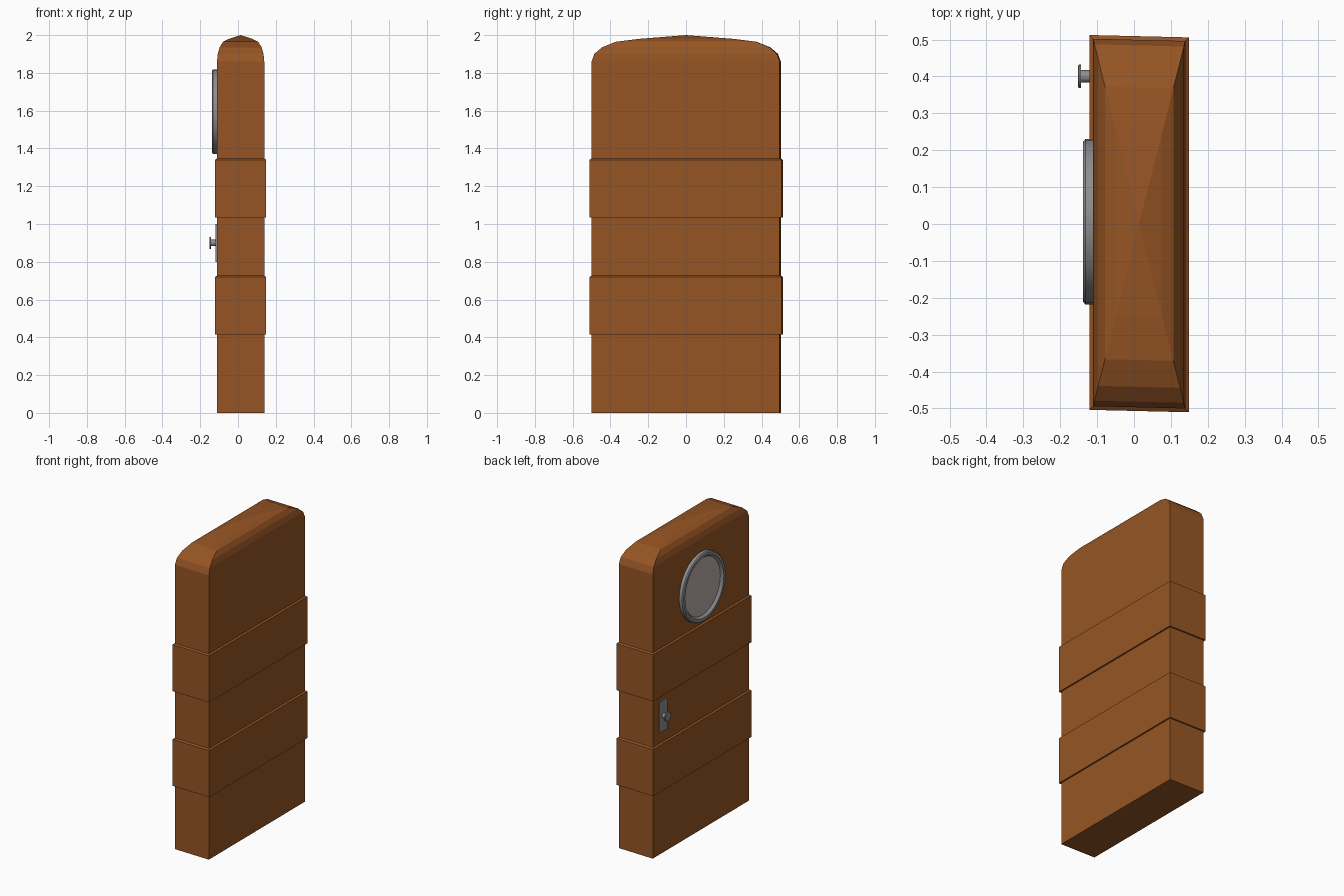
import bpy, bmesh, math

cube = bpy.data.objects.get("Cube")
if cube:
    bpy.data.objects.remove(cube, do_unlink=True)


def material(name, rgb):
    lin = [(c / 255 / 12.92) if c < 11 else ((c / 255 + 0.055) / 1.055) ** 2.4 for c in rgb]
    m = bpy.data.materials.new(name)
    m.use_nodes = True
    m.diffuse_color = (*lin, 1)
    m.node_tree.nodes["Principled BSDF"].inputs["Base Color"].default_value = (*lin, 1)
    return m


wood = material("brown wood", (150, 85, 36))
metal = material("grey metal", (142, 142, 144))
glass = material("pale pane", (186, 172, 172))

CX, CY, HX, HY = 0.014, 0.001, 0.125, 0.498
SKEW = -0.024


def finish(name, bm, mat, smooth=False):
    bmesh.ops.recalc_face_normals(bm, faces=bm.faces)
    me = bpy.data.meshes.new(name)
    bm.to_mesh(me)
    bm.free()
    ob = bpy.data.objects.new(name, me)
    bpy.context.collection.objects.link(ob)
    me.materials.append(mat)
    if smooth:
        bpy.ops.object.select_all(action="DESELECT")
        ob.select_set(True)
        bpy.context.view_layer.objects.active = ob
        bpy.ops.object.shade_smooth_by_angle(angle=math.radians(35))
    return ob


def loft(name, levels, mat, apex=None):
    """Stack of rectangles (half x, half y, z), optionally closed to a point."""
    bm = bmesh.new()
    rings = []
    for hx, hy, z in levels:
        corners = ((-hx, -hy), (hx, -hy), (hx, hy), (-hx, hy))
        rings.append([bm.verts.new((CX + x, CY + y + SKEW * x, z)) for x, y in corners])
    for a, b in zip(rings, rings[1:]):
        for i in range(4):
            j = (i + 1) % 4
            bm.faces.new((a[i], a[j], b[j], b[i]))
    bm.faces.new(rings[0][::-1])
    if apex is None:
        bm.faces.new(rings[-1])
    else:
        tip = bm.verts.new((CX, CY, apex))
        for i in range(4):
            bm.faces.new((rings[-1][i], rings[-1][(i + 1) % 4], tip))
    return finish(name, bm, mat)


def turned(name, profile, y, z, mat, sides=32):
    """Revolve (radius, x) points about an axis along x."""
    bm = bmesh.new()
    verts = [bm.verts.new((x, y + r, z)) for r, x in profile]
    edges = [bm.edges.new(pair) for pair in zip(verts, verts[1:])]
    bmesh.ops.spin(bm, geom=verts + edges, cent=(0, y, z), axis=(1, 0, 0),
                   angle=math.tau, steps=sides)
    bmesh.ops.remove_doubles(bm, verts=bm.verts, dist=0.0001)
    return finish(name, bm, mat, True)


# Door slab with a rounded crown rising to a shallow point
levels = [(HX, HY, 0)]
for deg in (0, 20, 39, 61, 90):
    t = math.radians(deg)
    s = 0.5 + 0.5 * math.cos(t)
    levels.append((HX * s, HY * s, 1.86 + 0.12 * math.sin(t)))
loft("door_slab", levels, wood, apex=2.0)

# Raised bands wrapped around the slab
for name, z in (("lower_band", 0.415), ("upper_band", 1.035)):
    loft(name, [(HX + 0.01, HY + 0.01, z), (HX + 0.01, HY + 0.01, z + 0.305),
                (HX, HY, z + 0.312)], wood)

# Round window
turned("window_rim", [(0.224, -0.10), (0.224, -0.132), (0.217, -0.138),
                      (0.2, -0.138), (0.187, -0.122), (0.187, -0.10)], 0.006, 1.595, metal)
turned("window_pane", [(0, -0.122), (0.19, -0.122), (0.19, -0.108), (0, -0.108)],
       0.006, 1.595, glass)

# Handle plate and knob
bm = bmesh.new()
bmesh.ops.create_cube(bm, size=1)
for v in bm.verts:
    v.co.x = v.co.x * 0.014 - 0.111
    v.co.y = v.co.y * 0.08 + 0.4
    v.co.z = v.co.z * 0.2 + 0.9
finish("handle_plate", bm, metal)
turned("handle_knob", [(0.017, -0.11), (0.017, -0.143), (0.032, -0.143),
                       (0.032, -0.149), (0.028, -0.152), (0, -0.152)], 0.4, 0.9, metal, 20)
